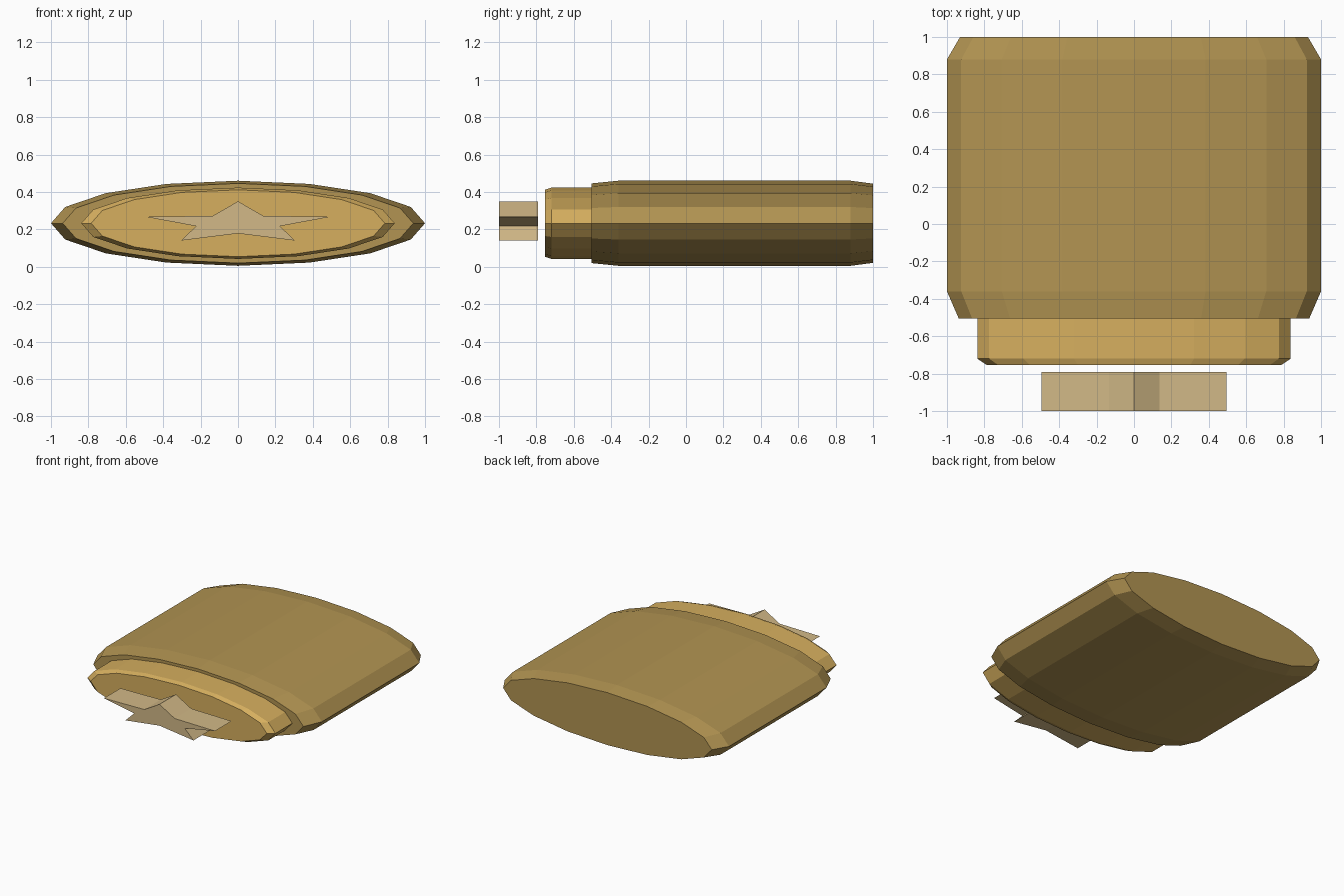
import bpy, bmesh, math

if "Cube" in bpy.data.objects:
    bpy.data.objects.remove(bpy.data.objects["Cube"])

CZ, FLAT = 0.2325, 0.2275   # centre height, height-to-width ratio of the ellipse


def material(name, rgb):
    m = bpy.data.materials.new(name)
    m.diffuse_color = (*rgb, 1.0)
    m.use_nodes = True
    m.node_tree.nodes["Principled BSDF"].inputs["Base Color"].default_value = m.diffuse_color
    return m


def loft(name, loops, mat):
    """Closed solid through a list of vertex loops, capped at both ends."""
    bm = bmesh.new()
    rings = [[bm.verts.new(p) for p in loop] for loop in loops]
    n = len(rings[0])
    for a, b in zip(rings, rings[1:]):
        for i in range(n):
            j = (i + 1) % n
            bm.faces.new((a[i], a[j], b[j], b[i]))
    bm.faces.new(rings[0])
    bm.faces.new(rings[-1])
    bmesh.ops.recalc_face_normals(bm, faces=bm.faces)
    me = bpy.data.meshes.new(name)
    bm.to_mesh(me)
    bm.free()
    me.materials.append(mat)
    ob = bpy.data.objects.new(name, me)
    bpy.context.collection.objects.link(ob)
    return ob


def ellipse(y, r, n=16):
    return [(r * math.cos(2 * math.pi * i / n), y,
             CZ + FLAT * r * math.sin(2 * math.pi * i / n)) for i in range(n)]


dark_gold = material("dark gold", (0.445, 0.296, 0.084))
bright_gold = material("bright gold", (0.672, 0.429, 0.114))
pale_gold = material("pale gold", (0.645, 0.485, 0.242))

# Thick outer disc with bevelled rims
loft("outer_disc", [ellipse(y, r) for y, r in
     ((-0.505, 0.937), (-0.36, 1.0), (0.88, 1.0), (1.0, 0.93))], dark_gold)

# Smaller raised disc on the front
loft("front_disc", [ellipse(y, r) for y, r in
     ((-0.755, 0.785), (-0.72, 0.838), (-0.50, 0.838))], bright_gold)

# Flattened five-pointed star floating just in front
half = [(0, 0.35), (0.135, 0.272), (0.495, 0.267), (0.225, 0.217), (0.303, 0.14), (0, 0.178)]
outline = half + [(-x, z) for x, z in reversed(half[1:-1])]
loft("star", [[(x, y, z) for x, z in outline] for y in (-1.0, -0.79)], pale_gold)
